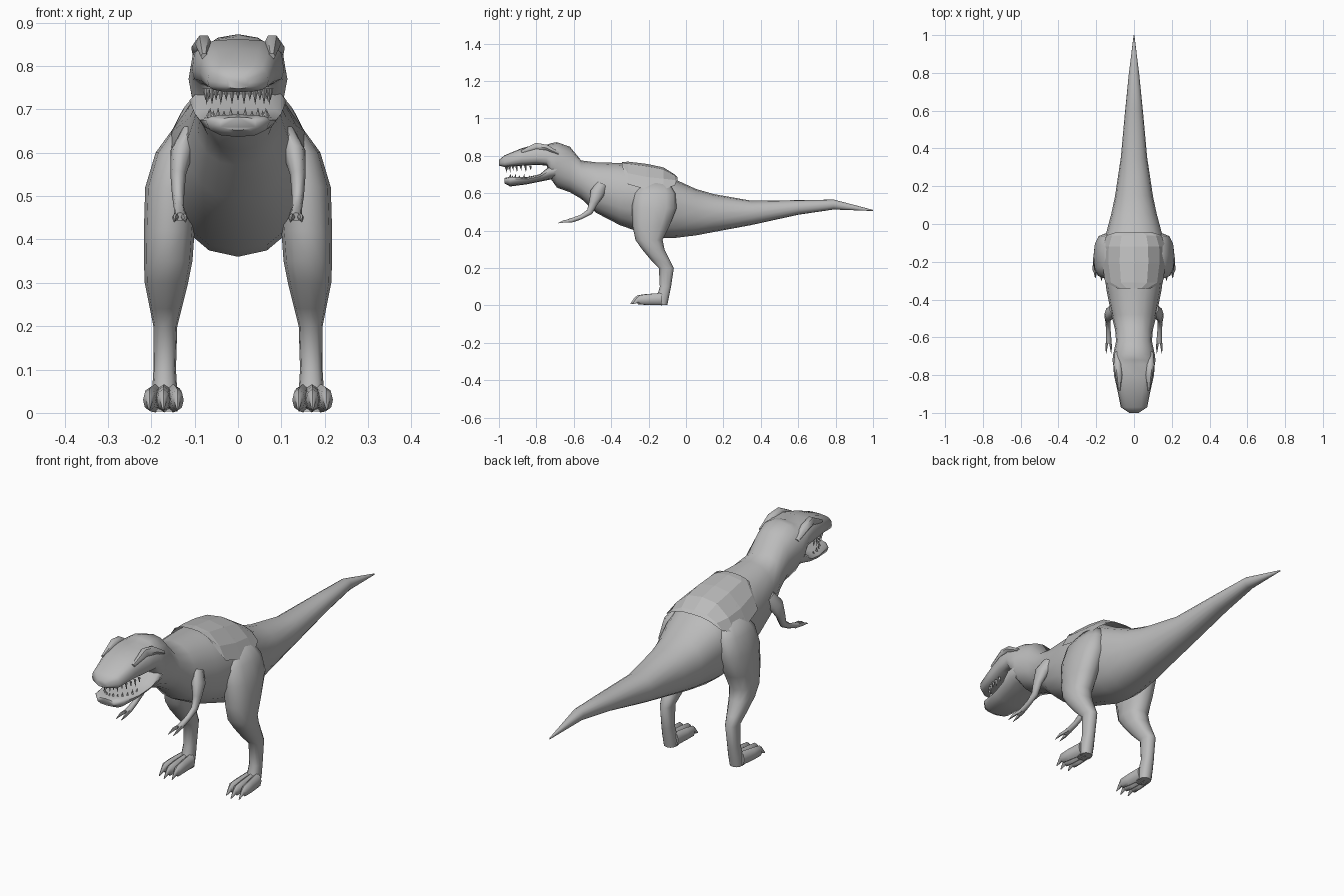
import bpy, bmesh, math
from mathutils import Vector

if "Cube" in bpy.data.objects:
    bpy.data.objects.remove(bpy.data.objects["Cube"])

GREY = bpy.data.materials.new("stone grey")
GREY.diffuse_color = (0.5, 0.5, 0.5, 1)
GREY.use_nodes = True
GREY.node_tree.nodes["Principled BSDF"].inputs["Base Color"].default_value = GREY.diffuse_color


def finish(name, bm, smooth=60, mirror=False):
    """Turn a bmesh into a named, shaded object."""
    bmesh.ops.recalc_face_normals(bm, faces=bm.faces)
    me = bpy.data.meshes.new(name)
    bm.to_mesh(me)
    bm.free()
    me.materials.append(GREY)
    ob = bpy.data.objects.new(name, me)
    bpy.context.collection.objects.link(ob)
    if smooth:
        bpy.ops.object.select_all(action='DESELECT')
        ob.select_set(True)
        bpy.context.view_layer.objects.active = ob
        bpy.ops.object.shade_smooth_by_angle(angle=math.radians(smooth))
    if mirror:
        ob.modifiers.new("Mirror", 'MIRROR')
    return ob


def skin(bm, rings):
    """Bridge equal rings of points and cap both ends."""
    vs = [[bm.verts.new(p) for p in r] for r in rings]
    n = len(vs[0])
    for a, b in zip(vs, vs[1:]):
        for i in range(n):
            j = (i + 1) % n
            bm.faces.new((a[i], a[j], b[j], b[i]))
    bm.faces.new(vs[0])
    bm.faces.new(vs[-1])


def spow(v, e):
    return math.copysign(abs(v) ** e, v)


def slice_y(y, zb, zw, zt, hw, n=2, count=16):
    """Upright section: bottom, widest height, top, half width, squareness."""
    pts = []
    for i in range(count):
        a = 2 * math.pi * i / count
        s = spow(math.sin(a), 2 / n)
        h = (zt - zw) if s > 0 else (zw - zb)
        pts.append((hw * spow(math.cos(a), 2 / n), y, zw + h * s))
    return pts


def tube(bm, path, count=8):
    """Tube along (x, y, z, side radius, other radius) points."""
    rings = []
    for i, (x, y, z, rx, ry) in enumerate(path):
        p, q = path[max(i - 1, 0)], path[min(i + 1, len(path) - 1)]
        t = (Vector(q[:3]) - Vector(p[:3])).normalized()
        up = t.cross(Vector((1, 0, 0))).normalized()
        side = up.cross(t)
        c = Vector((x, y, z))
        ang = [2 * math.pi * k / count for k in range(count)]
        rings.append([c + side * rx * math.cos(a) + up * ry * math.sin(a) for a in ang])
    skin(bm, rings)


# Body from snout to tail tip: y, bottom, widest height, top, half width
body = [
    (-1.0, .748, .76, .778, .025), (-.97, .74, .765, .803, .07),
    (-.88, .747, .785, .84, .088), (-.80, .752, .79, .862, .106),
    (-.745, .748, .79, .858, .11), (-.72, .672, .77, .868, .114),
    (-.69, .63, .76, .873, .11), (-.62, .605, .73, .848, .095),
    (-.56, .57, .68, .775, .10), (-.48, .495, .62, .765, .12),
    (-.355, .43, .59, .762, .145), (-.20, .375, .58, .745, .165),
    (-.12, .36, .57, .715, .16), (-.05, .362, .55, .67, .148),
    (.055, .375, .51, .622, .12), (.15, .393, .495, .595, .10),
    (.35, .43, .495, .56, .07), (.60, .485, .523, .563, .047),
    (.79, .513, .54, .566, .028), (1.0, .505, .508, .511, .002)]
bm = bmesh.new()
skin(bm, [slice_y(*s, n=3 if s[0] < -.73 else 2.2) for s in body])
finish("body_head_and_tail", bm)

# Lower jaw, hanging open
jaw = [(-.97, .652, .668, .682, .045), (-.94, .636, .675, .688, .074),
       (-.85, .648, .675, .686, .088), (-.78, .662, .69, .702, .10),
       (-.73, .672, .72, .745, .112), (-.66, .68, .73, .77, .10)]
bm = bmesh.new()
skin(bm, [slice_y(*s, n=2.4, count=12) for s in jaw])
finish("lower_jaw", bm)

# Teeth along the arc of each jaw
def teeth(name, z0, length, half, y0, depth, count):
    bm = bmesh.new()
    for i in range(count):
        a = math.radians(-85 + 170 * i / (count - 1))
        x, y = half * math.sin(a), y0 - depth * math.cos(a)
        ln = length * (1 if i % 2 else .75)
        base = [bm.verts.new((x + .007 * math.cos(k), y + .007 * math.sin(k), z0))
                for k in (0, 1.57, 3.14, 4.71)]
        tip = bm.verts.new((x, y + .004, z0 + ln))
        bm.faces.new(base)
        for k in range(4):
            bm.faces.new((base[k], base[(k + 1) % 4], tip))
    finish(name, bm, smooth=0)

teeth("upper_teeth", .748, -.038, .075, -.82, .145, 17)
teeth("lower_teeth", .678, .026, .068, -.83, .115, 13)

# Brow ridges
bm = bmesh.new()
tube(bm, [(.078, -.88, .822, .008, .008), (.079, -.80, .85, .02, .023),
          (.086, -.745, .842, .022, .02), (.092, -.68, .81, .01, .01)], 6)
finish("brow_ridges", bm, mirror=True)

# Legs as level slices: z, front y, back y, inner x, outer x
leg = [(.655, -.24, -.09, .08, .15), (.60, -.28, -.055, .08, .19),
       (.52, -.29, -.05, .09, .214), (.42, -.285, -.09, .10, .217),
       (.35, -.27, -.125, .105, .217), (.30, -.235, -.115, .115, .215),
       (.24, -.185, -.085, .13, .203), (.20, -.145, -.065, .14, .195),
       (.10, -.14, -.08, .143, .195), (.05, -.155, -.09, .14, .198),
       (.003, -.17, -.10, .14, .198)]
bm = bmesh.new()
rings = []
for z, ya, yb, xa, xb in leg:
    rings.append([((xa + xb) / 2 + (xb - xa) / 2 * spow(math.cos(a), .85),
                   (ya + yb) / 2 + (yb - ya) / 2 * spow(math.sin(a), .85), z)
                  for a in [2 * math.pi * k / 12 for k in range(12)]])
skin(bm, rings)
finish("legs", bm, mirror=True)

# Three toes with claws on each foot
bm = bmesh.new()
for d in (-1, 0, 1):
    f = .012 if d == 0 else 0
    tube(bm, [(.17 + .02 * d, -.13, .034, .02, .033),
              (.172 + .028 * d, -.20 - f, .032, .018, .029),
              (.172 + .032 * d, -.245 - f, .03, .015, .025),
              (.172 + .032 * d, -.258 - f, .028, .008, .014),
              (.172 + .033 * d, -.285 - f, .008, .002, .002)])
finish("toes", bm, mirror=True)

# Small arms with two clawed fingers
bm = bmesh.new()
tube(bm, [(.11, -.45, .645, .022, .03), (.13, -.475, .60, .026, .038),
          (.138, -.495, .55, .018, .024), (.138, -.515, .50, .014, .017),
          (.136, -.56, .473, .012, .012), (.134, -.605, .457, .014, .012),
          (.134, -.63, .452, .014, .010)])
for d in (-1, 1):
    tube(bm, [(.134 + .005 * d, -.60, .455, .007, .009),
              (.134 + .012 * d, -.65, .45, .006, .008),
              (.134 + .013 * d, -.685, .44, .001, .001)], 6)
finish("arms", bm, mirror=True)

# Faceted plate over the hips: y, ridge height, half width, edge height
plate = [(-.342, .766, .085, .748), (-.31, .769, .153, .648),
         (-.21, .757, .168, .62), (-.12, .738, .167, .62),
         (-.06, .70, .145, .642), (-.045, .686, .10, .672)]
bm = bmesh.new()
rows = []
for y, zr, hw, ze in plate:
    rows.append([bm.verts.new((hw * t, y, zr - (zr - ze) * abs(t) ** 3))
                 for t in (-1, -.8, -.45, 0, .45, .8, 1)])
for a, b in zip(rows, rows[1:]):
    for i in range(6):
        bm.faces.new((a[i], a[i + 1], b[i + 1], b[i]))
finish("back_plate", bm, smooth=0)
